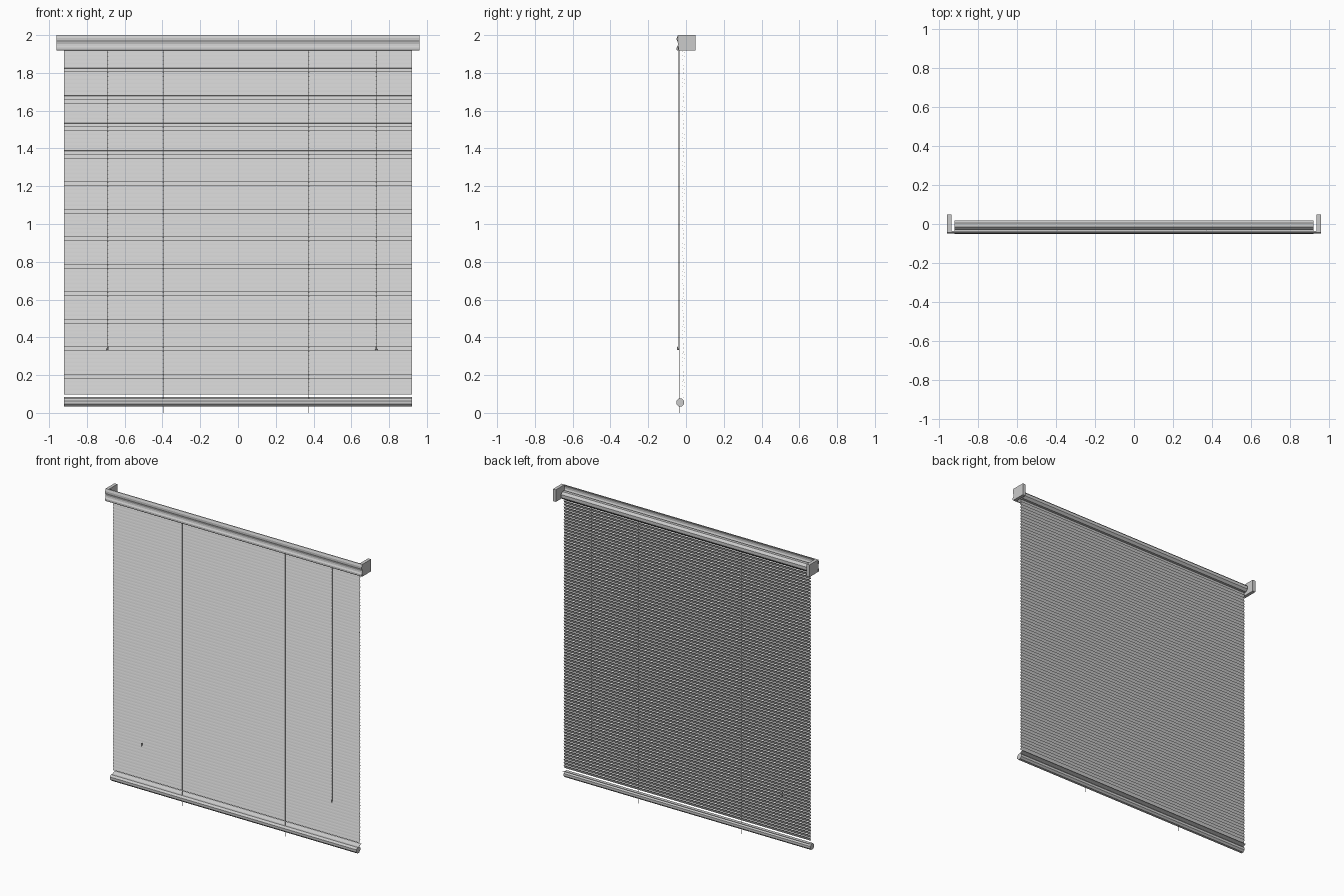
import bpy, bmesh, math
from mathutils import Matrix

if "Cube" in bpy.data.objects:
    bpy.data.objects.remove(bpy.data.objects["Cube"])


def extrude_x(name, profile, x0, x1):
    """Extrude a closed (y, z) profile along x."""
    bm = bmesh.new()
    face = bm.faces.new([bm.verts.new((x0, y, z)) for y, z in profile])
    ext = bmesh.ops.extrude_face_region(bm, geom=[face])
    verts = [v for v in ext["geom"] if isinstance(v, bmesh.types.BMVert)]
    bmesh.ops.translate(bm, verts=verts, vec=(x1 - x0, 0, 0))
    bmesh.ops.recalc_face_normals(bm, faces=bm.faces)
    return finish(name, bm)


def finish(name, bm):
    mesh = bpy.data.meshes.new(name)
    bm.to_mesh(mesh)
    bm.free()
    ob = bpy.data.objects.new(name, mesh)
    bpy.context.collection.objects.link(ob)
    return ob


def rod(name, x, y, z0, z1, r0, r1, sides=8):
    """Vertical rod or cone from z0 (radius r0) to z1 (radius r1)."""
    bm = bmesh.new()
    bmesh.ops.create_cone(bm, cap_ends=True, segments=sides, radius1=r0, radius2=r1,
                          depth=z1 - z0, matrix=Matrix.Translation((x, y, (z0 + z1) / 2)))
    return finish(name, bm)


def octagon(cy, cz, r):
    return [(cy + r * math.cos(math.radians(45 * i + 22.5)),
             cz + r * math.sin(math.radians(45 * i + 22.5))) for i in range(8)]


def slat_profile(y0, z0, y1, z1, bow, thick=0.0005, n=4):
    """Thin bowed strip from its front edge to its back edge."""
    length = math.hypot(y1 - y0, z1 - z0)
    ny, nz = -(z1 - z0) / length, (y1 - y0) / length
    front, back = [], []
    for i in range(n + 1):
        t = i / n
        off = bow * 4 * t * (1 - t)
        y, z = y0 + (y1 - y0) * t, z0 + (z1 - z0) * t
        front.append((y + ny * (off + thick), z + nz * (off + thick)))
        back.append((y + ny * off, z + nz * off))
    return front + back[::-1]


# Thin moulded valance across the front
front = [(-0.046, 1.918), (-0.050, 1.924), (-0.050, 1.934), (-0.044, 1.943),
         (-0.042, 1.953), (-0.044, 1.963), (-0.049, 1.973), (-0.049, 1.985),
         (-0.043, 2.0)]
extrude_x("valance", front + [(y + 0.006, z) for y, z in front[::-1]], -0.96, 0.96)

# Valance returns at both ends
for side, label in ((-1, "left"), (1, "right")):
    extrude_x("valance_return_" + label,
              [(-0.040, 1.918), (0.05, 1.918), (0.05, 2.0), (-0.040, 2.0)],
              side * 0.96, side * 0.938)

# Head rail and bottom rail
extrude_x("head_rail", octagon(-0.006, 1.95, 0.027), -0.922, 0.922)
extrude_x("bottom_rail", octagon(-0.031, 0.055, 0.022), -0.922, 0.922)
extrude_x("bottom_slat", slat_profile(-0.044, 0.062, 0.003, 0.084, 0.003), -0.922, 0.922)

# Closed slats, bottom edge forward and top edge back
pitch = 0.0208
for i in range(88):
    z = 0.098 + i * pitch
    extrude_x("slat_%02d" % (i + 1),
              slat_profile(-0.019, z, -0.009, z + 0.0225, 0.001), -0.922, 0.922)

# Ladder cords through to below the bottom rail
for x, label in ((-0.395, "left"), (0.375, "right")):
    rod("ladder_cord_" + label, x, -0.032, 0.0, 1.94, 0.0014, 0.0014)

# Pull cords with tassels
for x, label in ((-0.69, "left"), (0.732, "right")):
    rod("pull_cord_" + label, x, -0.040, 0.35, 1.94, 0.0012, 0.0012)
    rod("tassel_" + label, x, -0.043, 0.332, 0.352, 0.006, 0.003)
